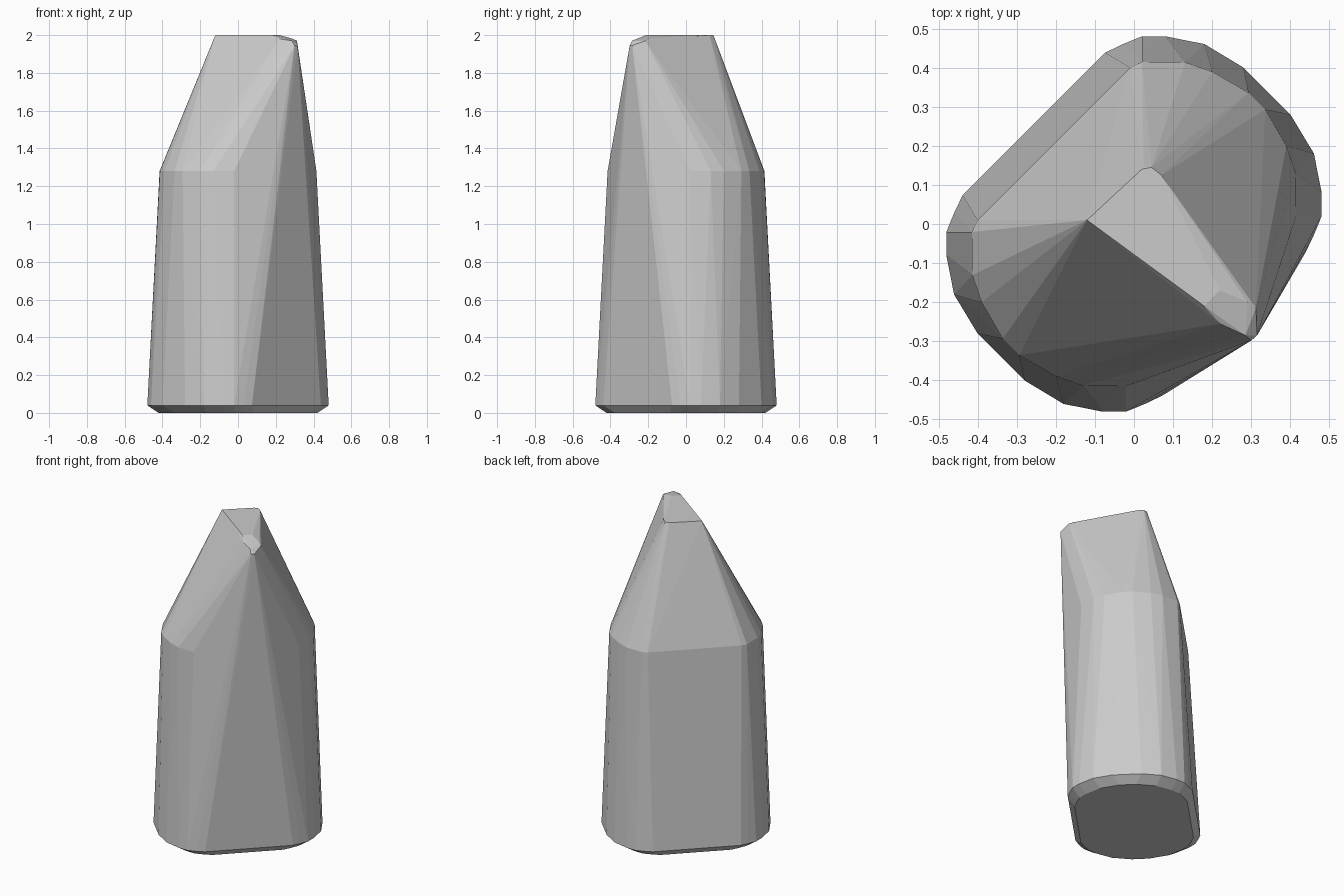
import bpy, bmesh, math

if "Cube" in bpy.data.objects:
    bpy.data.objects.remove(bpy.data.objects["Cube"])

S = math.sqrt(0.5)

# Quarter outlines in the body's own diagonal axes: u = towards the tip, v = sideways
lower = [(0.362, 0.258), (0.346, 0.304), (0.325, 0.354), (0.283, 0.396),
         (0.198, 0.453), (0.085, 0.481)]
upper = [(0.29, 0.276), (0.279, 0.308), (0.20, 0.385), (0.134, 0.417), (0.03, 0.445)]


def ring(quarter, z, du=0.0, dv=0.0):
    """Mirror a quarter outline four ways and turn it 45 degrees into x, y."""
    pts = []
    for su in (-1, 1):
        for sv in (-1, 1):
            for u, v in quarter:
                a, b = su * (u - du), sv * (v - dv)
                pts.append(((a + b) * S, (b - a) * S, z))
    return pts


# Base chamfer, tapering sides and shoulder
points = ring(lower, 0.0, 0.035, 0.05) + ring(lower, 0.04)
points += ring(upper, 1.28)

# Slanted crown with the overhanging pointed corner
points += [(-0.12, 0.01, 2.0), (0.02, 0.14, 2.0), (0.045, 0.145, 2.0), (0.07, 0.125, 2.0),
           (0.22, -0.17, 2.0), (0.18, -0.21, 2.0),
           (0.025, 0.148, 1.985), (0.08, 0.12, 1.985), (-0.125, 0.007, 1.985),
           (0.29, -0.20, 1.98), (0.312, -0.215, 1.97), (0.22, -0.255, 1.98),
           (0.285, -0.285, 1.97), (0.315, -0.285, 1.945), (0.30, -0.298, 1.945)]

bm = bmesh.new()
for p in points:
    bm.verts.new(p)
hull = bmesh.ops.convex_hull(bm, input=bm.verts[:])
loose = [v for v in bm.verts if not v.link_faces]
bmesh.ops.delete(bm, geom=loose, context='VERTS')
bmesh.ops.dissolve_limit(bm, angle_limit=math.radians(0.5), verts=bm.verts[:], edges=bm.edges[:])
bmesh.ops.recalc_face_normals(bm, faces=bm.faces[:])

mesh = bpy.data.meshes.new("pointed_stone")
bm.to_mesh(mesh)
bm.free()
obj = bpy.data.objects.new("pointed_stone", mesh)
bpy.context.collection.objects.link(obj)
